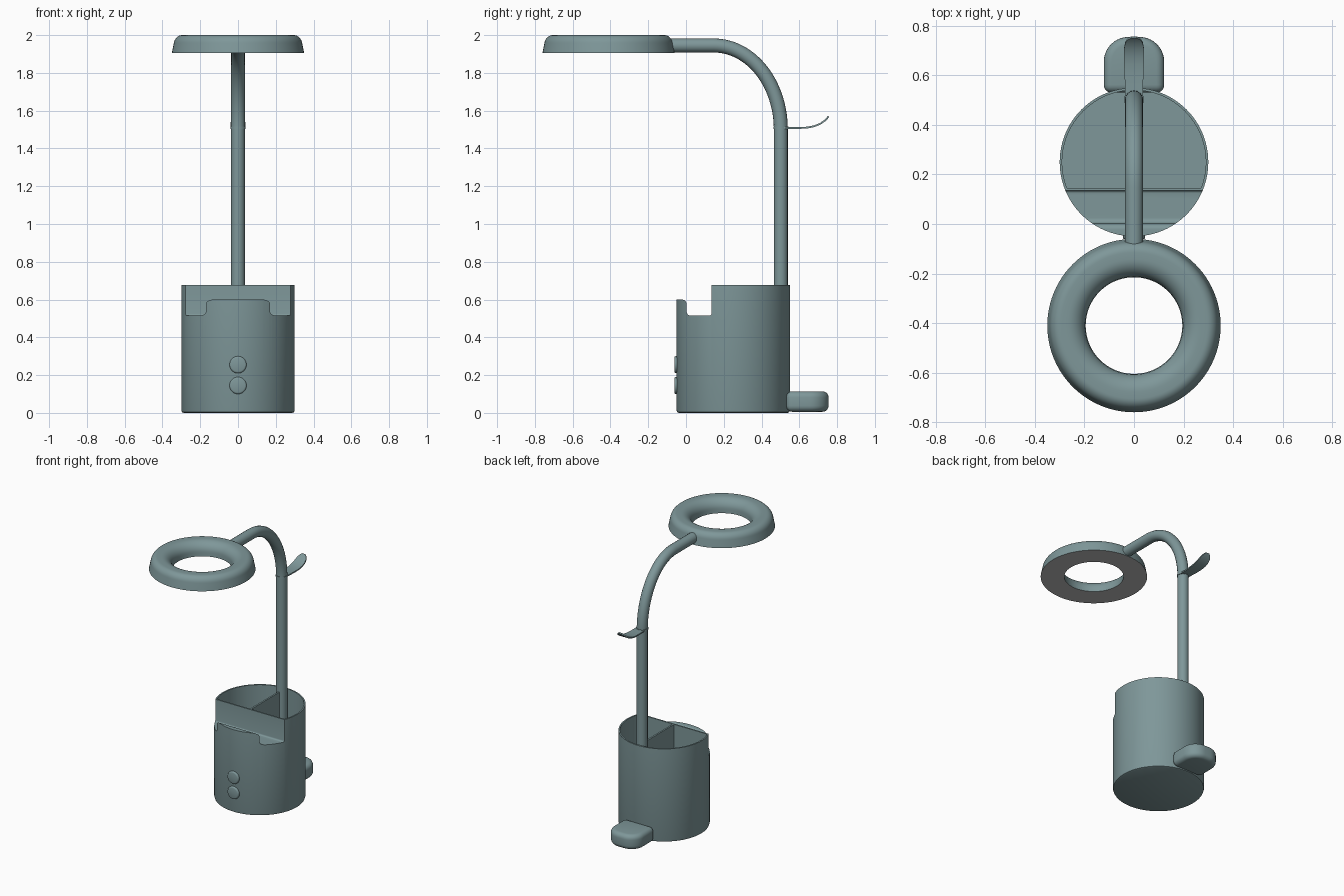
import bpy, bmesh, math
from mathutils import Matrix

if "Cube" in bpy.data.objects:
    bpy.data.objects.remove(bpy.data.objects["Cube"], do_unlink=True)


def material(name, color):
    mat = bpy.data.materials.new(name)
    mat.use_nodes = True
    mat.diffuse_color = color
    mat.node_tree.nodes["Principled BSDF"].inputs["Base Color"].default_value = color
    return mat


TEAL = material("muted_teal", (0.21, 0.31, 0.32, 1))
LIGHT = material("light_panel", (0.5, 0.5, 0.5, 1))
BASE_Y, POLE_Y, RING_Y = 0.25, 0.502, -0.41


def activate(obj):
    bpy.ops.object.select_all(action="DESELECT")
    obj.select_set(True)
    bpy.context.view_layer.objects.active = obj


def finish(obj, angle=35):
    activate(obj)
    if not obj.data.materials:
        obj.data.materials.append(TEAL)
    bpy.ops.object.shade_smooth_by_angle(angle=math.radians(angle))
    return obj


def to_object(name, bm):
    bmesh.ops.recalc_face_normals(bm, faces=bm.faces)
    mesh = bpy.data.meshes.new(name)
    bm.to_mesh(mesh)
    bm.free()
    obj = bpy.data.objects.new(name, mesh)
    bpy.context.collection.objects.link(obj)
    return obj


def lathe(name, profile, y, closed=False, steps=96):
    """Revolve (radius, z) points about a vertical axis."""
    bm = bmesh.new()
    rings = []
    for r, z in profile:
        turns = [2 * math.pi * i / steps for i in range(steps)]
        rings.append([bm.verts.new((r * math.cos(a), y + r * math.sin(a), z)) for a in turns])
    pairs = list(zip(rings, rings[1:]))
    if closed:
        pairs.append((rings[-1], rings[0]))
    else:
        bm.faces.new(rings[0])
        bm.faces.new(rings[-1])
    for a, b in pairs:
        for i in range(steps):
            j = (i + 1) % steps
            bm.faces.new((a[i], a[j], b[j], b[i]))
    return to_object(name, bm)


def prism(bm, points, offset):
    face = bm.faces.new([bm.verts.new(p) for p in points])
    geom = bmesh.ops.extrude_face_region(bm, geom=[face])["geom"]
    verts = [v for v in geom if isinstance(v, bmesh.types.BMVert)]
    bmesh.ops.translate(bm, verts=verts, vec=offset)


def arc(cx, cy, rx, ry, start, end, steps=8):
    """Points on an ellipse arc, angles in degrees."""
    angles = [math.radians(start + (end - start) * i / steps) for i in range(steps + 1)]
    return [(cx + rx * math.cos(a), cy + ry * math.sin(a)) for a in angles]


def cut(obj, cutter):
    cutter.hide_render = True
    mod = obj.modifiers.new("cut", "BOOLEAN")
    mod.operation, mod.solver, mod.object = "DIFFERENCE", "EXACT", cutter
    activate(obj)
    bpy.ops.object.modifier_apply(modifier=mod.name)
    bpy.data.objects.remove(cutter, do_unlink=True)


# Pen-holder base with a softened bottom edge
base = lathe("pen_holder_base", [(0.288, 0), (0.297, 0.004), (0.3, 0.014), (0.3, 0.677)], BASE_Y)

# Phone slot and lowered front lip, cut across the whole width
side = [(-0.2, 0.8), (-0.2, 0.6)]
side += arc(-0.022, 0.575, 0.025, 0.025, 90, 0)
side += arc(0.025, 0.537, 0.022, 0.022, 180, 270)
side += arc(0.125, 0.525, 0.01, 0.01, 270, 360, 4)
side += [(0.135, 0.8)]
bm = bmesh.new()
prism(bm, [(-0.5, y, z) for y, z in side], (1, 0, 0))
cut(base, to_object("slot_cutter", bm))

# Two pen compartments either side of a thin divider
front_angle = math.degrees(math.asin(-0.105 / 0.29))
cell = [(0.006, 0.145)] + arc(0, BASE_Y, 0.29, 0.29, front_angle, 88.8, 40)
bm = bmesh.new()
for s in (1, -1):
    prism(bm, [(s * x, y, 0.03) for x, y in cell], (0, 0, 1))
cut(base, to_object("compartment_cutter", bm))
finish(base)

# Round front buttons
for name, z in (("upper_button", 0.255), ("lower_button", 0.145)):
    button = lathe(name, [(0.045, 0), (0.045, 0.024), (0.042, 0.029), (0.036, 0.031)], 0, steps=40)
    button.data.transform(Matrix.Translation((0, -0.031, z)) @ Matrix.Rotation(math.pi / 2, 4, "X"))
    finish(button, 50)

# Rounded block at the rear of the base
bm = bmesh.new()
prism(bm, [(-0.122, 0.53, 0.006), (0.122, 0.53, 0.006), (0.122, 0.755, 0.006), (-0.122, 0.755, 0.006)],
      (0, 0, 0.108))
corners = [e for e in bm.edges
           if abs(e.verts[0].co.z - e.verts[1].co.z) > 0.05 and e.verts[0].co.y > 0.7]
bmesh.ops.bevel(bm, geom=corners, offset=0.1, segments=10, profile=0.5, affect="EDGES")
block = to_object("rear_block", bm)
bevel = block.modifiers.new("round", "BEVEL")
bevel.width, bevel.segments, bevel.limit_method = 0.032, 5, "ANGLE"
activate(block)
bpy.ops.object.modifier_apply(modifier="round")
finish(block, 40)

# Pole sweeping over into the lamp arm
path = [(POLE_Y, 0.02), (POLE_Y, 1.0)] + arc(0.147, 1.5, 0.355, 0.445, 0, 90, 28) + [(-0.09, 1.945)]
curve = bpy.data.curves.new("pole_and_arm", "CURVE")
curve.dimensions = "3D"
curve.bevel_depth, curve.bevel_resolution, curve.use_fill_caps = 0.037, 6, True
spline = curve.splines.new("POLY")
spline.points.add(len(path) - 1)
for point, (y, z) in zip(spline.points, path):
    point.co = (0, y, z, 1)
pole = bpy.data.objects.new("pole_and_arm", curve)
bpy.context.collection.objects.link(pole)
activate(pole)
bpy.ops.object.convert(target="MESH")
finish(bpy.context.object)

# Lamp ring: domed top, flat light panel underneath
section = [(0.195, 1.905), (0.197, 1.93)]
section += arc(0.268, 1.93, 0.071, 0.07, 170, 90, 9)
section += arc(0.295, 1.95, 0.045, 0.05, 90, 10, 8)
section += [(0.35, 1.905)]
ring = lathe("lamp_ring", section, RING_Y, closed=True)
ring.data.materials.append(TEAL)
ring.data.materials.append(LIGHT)
for poly in ring.data.polygons:
    if poly.normal.z < -0.9:
        poly.material_index = 1
finish(ring, 45)

# Hook strip curling up behind the pole, with its collar
stations = [(0.5, 1.509, 0.036), (0.55, 1.508, 0.036), (0.6, 1.508, 0.038), (0.645, 1.511, 0.04),
            (0.68, 1.518, 0.041), (0.71, 1.53, 0.04), (0.733, 1.546, 0.035),
            (0.748, 1.561, 0.024), (0.754, 1.57, 0.01)]
bm = bmesh.new()
rows = [[bm.verts.new((s * w, y, z)) for s in (-1, 1)] for y, z, w in stations]
for a, b in zip(rows, rows[1:]):
    bm.faces.new((a[0], a[1], b[1], b[0]))
hook = to_object("hook", bm)
solid = hook.modifiers.new("thickness", "SOLIDIFY")
solid.thickness, solid.offset = 0.009, 0
activate(hook)
bpy.ops.object.modifier_apply(modifier="thickness")
finish(hook)
finish(lathe("hook_collar", [(0.04, 1.503), (0.04, 1.515)], POLE_Y, steps=40))
